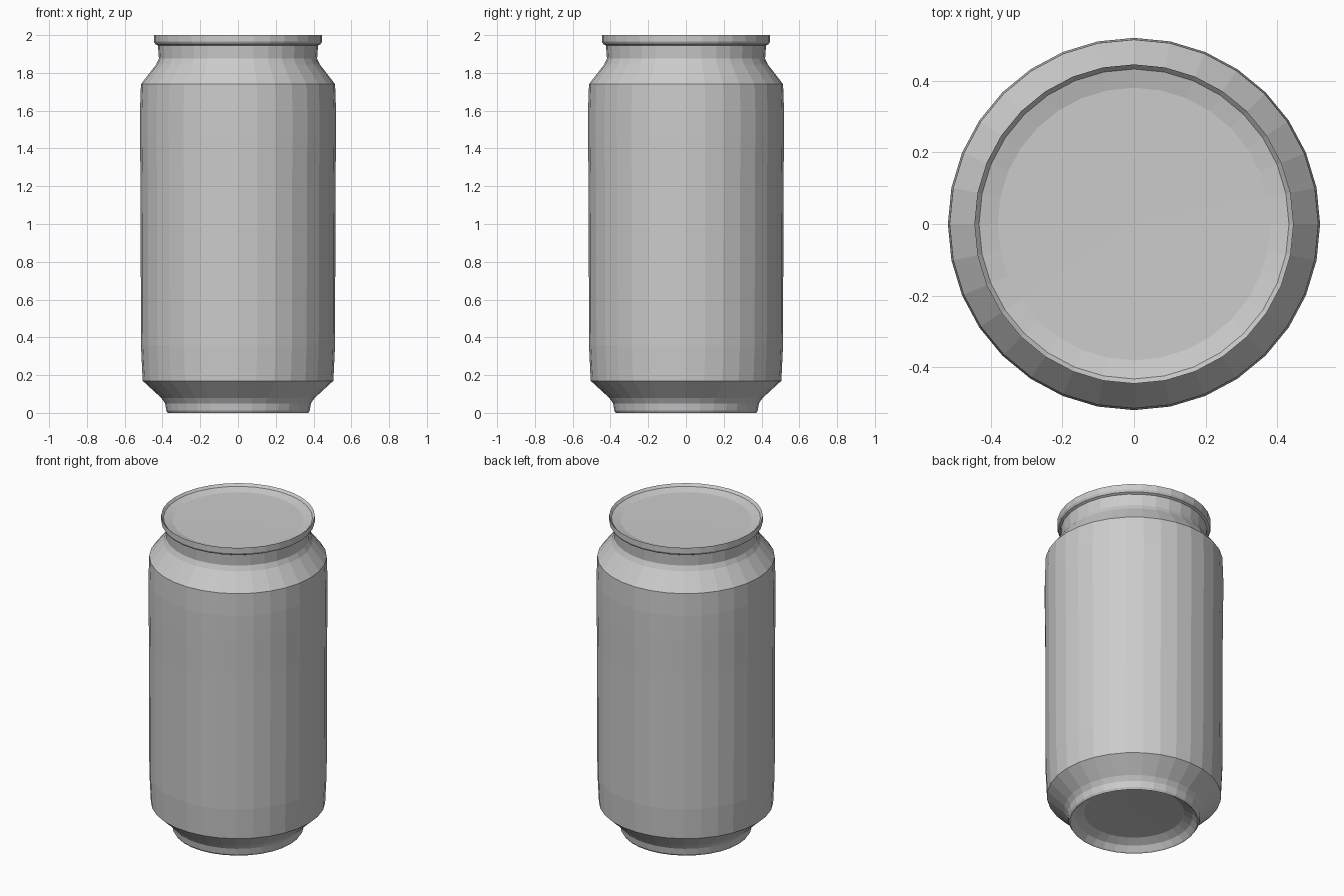
import bpy, bmesh
from math import cos, sin, tau

if "Cube" in bpy.data.objects:
    bpy.data.objects.remove(bpy.data.objects["Cube"])

SIDES = 32


def lathe(name, profile):
    """Spin an (r, z) profile round z; a radius of 0 becomes a single pole."""
    bm = bmesh.new()
    rings = []
    for r, z in profile:
        if r == 0:
            rings.append([bm.verts.new((0, 0, z))] * SIDES)
        else:
            rings.append([bm.verts.new((r * cos(tau * i / SIDES), r * sin(tau * i / SIDES), z))
                          for i in range(SIDES)])
    for low, high in zip(rings, rings[1:]):
        for i in range(SIDES):
            j = (i + 1) % SIDES
            corners = list(dict.fromkeys((low[i], low[j], high[j], high[i])))
            bm.faces.new(corners)
    bmesh.ops.recalc_face_normals(bm, faces=bm.faces)
    mesh = bpy.data.meshes.new(name)
    bm.to_mesh(mesh)
    bm.free()
    obj = bpy.data.objects.new(name, mesh)
    bpy.context.collection.objects.link(obj)
    return obj


# Concave base, foot ring and lower chamfer
base = [(0, 0.07), (0.29, 0.06), (0.34, 0.035), (0.365, 0.005), (0.372, 0.0),
        (0.38, 0.012), (0.386, 0.05), (0.405, 0.078)]
# Nearly straight wall, slightly tapered at both ends
wall = [(0.505, 0.17), (0.514, 0.36), (0.516, 1.2), (0.519, 1.46), (0.519, 1.6), (0.514, 1.74)]
# Shoulder, pinched neck and rolled rim
neck = [(0.433, 1.845), (0.419, 1.875), (0.424, 1.945), (0.438, 1.952), (0.445, 1.965), (0.445, 2.0)]
# Shallow dished lid
lid = [(0.432, 1.985), (0.38, 1.972), (0, 1.968)]

lathe("drink_can", base + wall + neck + lid)
